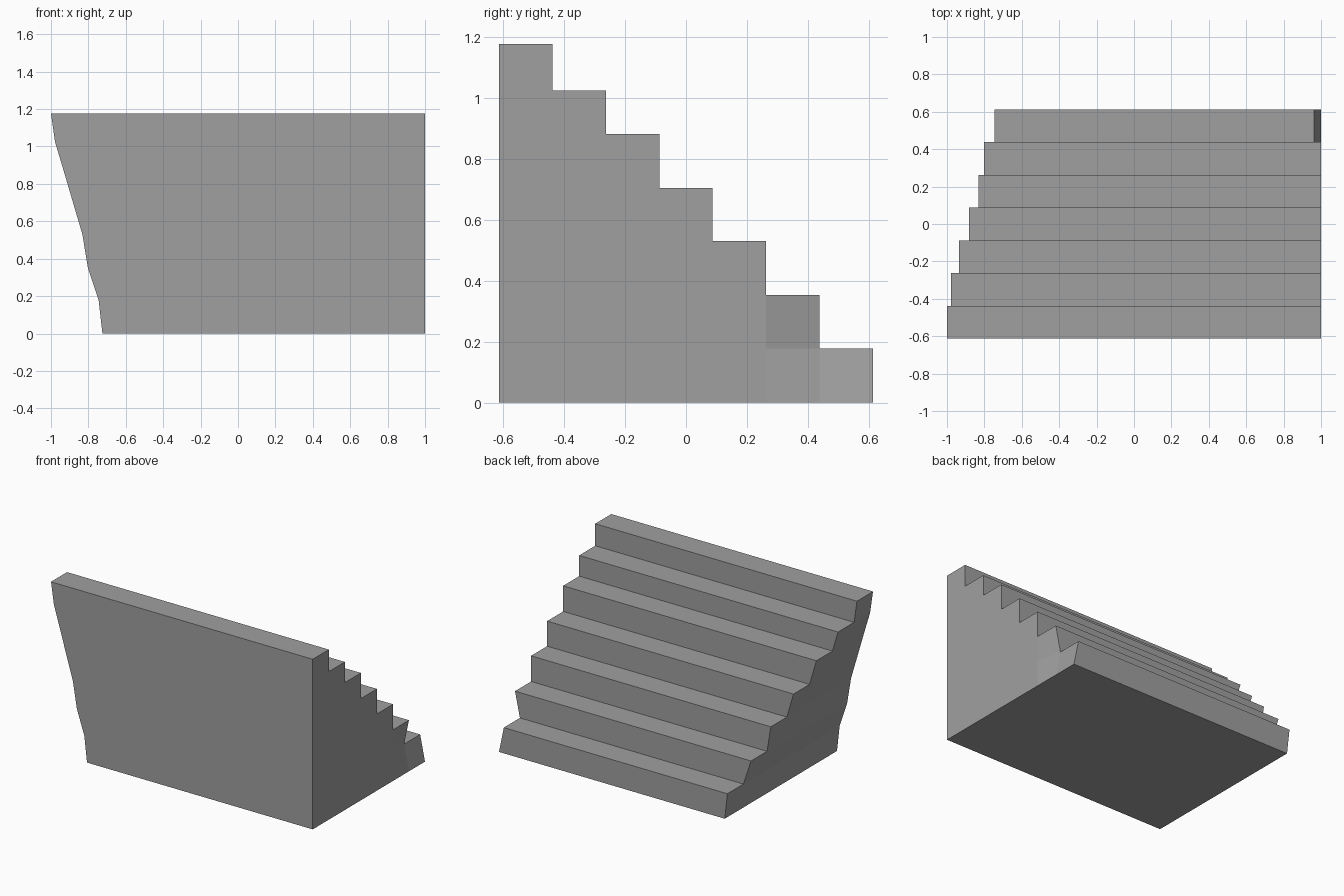
import bpy, bmesh

if "Cube" in bpy.data.objects:
    bpy.data.objects.remove(bpy.data.objects["Cube"])

# Stair layout: seven treads rising towards the front (-y)
STEPS = 7
LEVELS = [0, 0.178, 0.353, 0.53, 0.703, 0.88, 1.023, 1.175]
LEFT = [-0.725, -0.745, -0.803, -0.832, -0.883, -0.935, -0.978, -1.0]
DEPTH = 1.225
edges_y = [-DEPTH / 2 + DEPTH * i / STEPS for i in range(STEPS + 1)]

stone = bpy.data.materials.new("grey stone")
stone.diffuse_color = (0.35, 0.35, 0.35, 1)
stone.use_nodes = True
stone.node_tree.nodes["Principled BSDF"].inputs["Base Color"].default_value = stone.diffuse_color

bm = bmesh.new()
verts = {}


def vert(side, i, k):
    """Shared vertex on the left (0) or right (1) wall, row i, level k."""
    key = (side, i, k)
    if key not in verts:
        x = LEFT[k]
        if side:
            # chipped lower right corner of the bottom step
            x = 0.963 if k == 1 and i >= STEPS - 1 else 1.0
        verts[key] = bm.verts.new((x, edges_y[i], LEVELS[k]))
    return verts[key]


def across(a, b):
    """Quad spanning from the left wall to the right wall."""
    bm.faces.new([vert(0, *a), vert(0, *b), vert(1, *b), vert(1, *a)])


for i in range(STEPS):
    top = STEPS - i
    # side walls
    for k in range(top):
        for side in (0, 1):
            bm.faces.new([vert(side, i, k), vert(side, i + 1, k),
                          vert(side, i + 1, k + 1), vert(side, i, k + 1)])
    across((i, 0), (i + 1, 0))              # underside
    across((i, top), (i + 1, top))          # tread
    across((i + 1, top - 1), (i + 1, top))  # riser
# tall front wall
for k in range(STEPS):
    across((0, k), (0, k + 1))

bmesh.ops.recalc_face_normals(bm, faces=bm.faces)
mesh = bpy.data.meshes.new("staircase")
bm.to_mesh(mesh)
bm.free()
mesh.materials.append(stone)
stairs = bpy.data.objects.new("staircase", mesh)
bpy.context.collection.objects.link(stairs)
